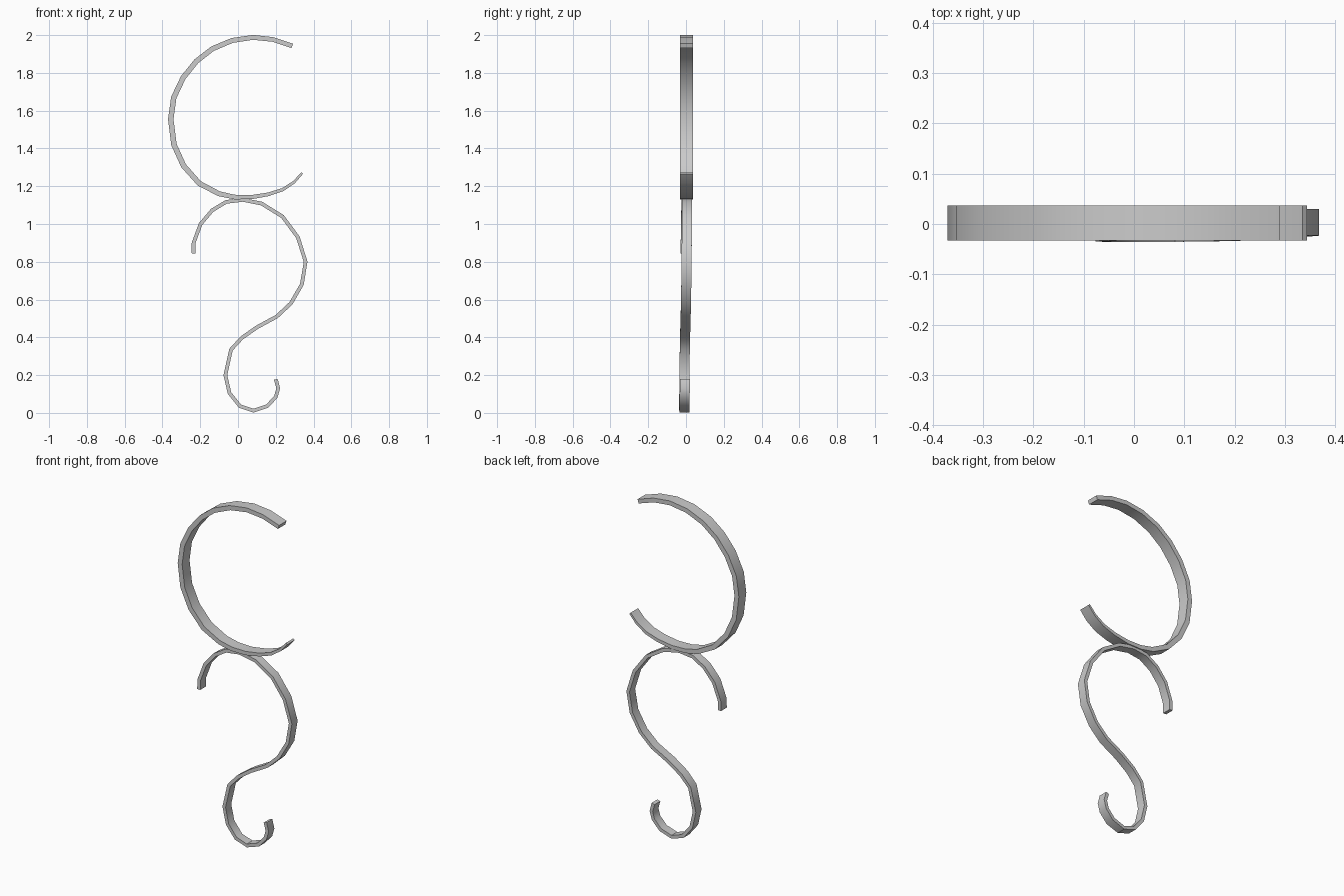
import bpy, bmesh, math
from mathutils import Vector

if "Cube" in bpy.data.objects:
    bpy.data.objects.remove(bpy.data.objects["Cube"])


def ribbon(name, pts, thickness, width, y_at):
    """Sweep a flat rectangular bar along a path in the x-z plane."""
    path = [Vector(p) for p in pts]
    n = len(path)
    bm = bmesh.new()
    rings = []
    for i, p in enumerate(path):
        a = (p - path[max(i - 1, 0)]).normalized()
        b = (path[min(i + 1, n - 1)] - p).normalized()
        t = (a + b).normalized()
        side = Vector((-t.y, t.x)) * thickness(i / (n - 1)) / 2
        y = y_at(p.x, p.y)
        ring = []
        for s, d in ((1, -1), (1, 1), (-1, 1), (-1, -1)):
            q = p + side * s
            ring.append(bm.verts.new((q.x, y + d * width / 2, q.y)))
        rings.append(ring)
    for r, s in zip(rings, rings[1:]):
        for k in range(4):
            m = (k + 1) % 4
            bm.faces.new((r[k], r[m], s[m], s[k]))
    bm.faces.new(rings[0])
    bm.faces.new(rings[-1])
    bmesh.ops.recalc_face_normals(bm, faces=bm.faces)
    me = bpy.data.meshes.new(name)
    bm.to_mesh(me)
    bm.free()
    ob = bpy.data.objects.new(name, me)
    bpy.context.collection.objects.link(ob)
    bpy.ops.object.select_all(action='DESELECT')
    ob.select_set(True)
    bpy.context.view_layer.objects.active = ob
    bpy.ops.object.shade_smooth_by_angle(angle=math.radians(35))
    return ob


# Upper open ring, thickest in the middle and thinning to the lower tip
upper = [(.287, 1.943), (.185, 1.977), (.08, 1.988), (-.03, 1.972),
         (-.135, 1.928), (-.22, 1.862), (-.29, 1.775), (-.34, 1.67),
         (-.356, 1.555), (-.339, 1.42), (-.288, 1.308), (-.205, 1.215),
         (-.10, 1.16), (-.02, 1.143), (.07, 1.142), (.16, 1.157),
         (.237, 1.182), (.297, 1.222), (.34, 1.27)]
ribbon("upper_ring", upper,
       lambda t: .024 + .005 * math.sin(math.pi * t) - .012 * max(0, t - .6) / .4,
       .069, lambda x, z: .002)

# Lower S scroll, leaning slightly in depth
lower = [(-.236, .845), (-.235, .90), (-.198, 1.0), (-.137, 1.072),
         (-.063, 1.117), (.025, 1.128), (.125, 1.108), (.235, 1.04),
         (.317, .93), (.358, .80), (.338, .68), (.28, .58), (.205, .51),
         (.10, .453), (.02, .397), (-.037, .335), (-.067, .20),
         (-.045, .105), (.01, .036), (.082, .012), (.155, .036),
         (.20, .085), (.213, .13), (.20, .178)]
ribbon("lower_scroll", lower, lambda t: .02, .053,
       lambda x, z: -.010 + .01 * x + .012 * z)
